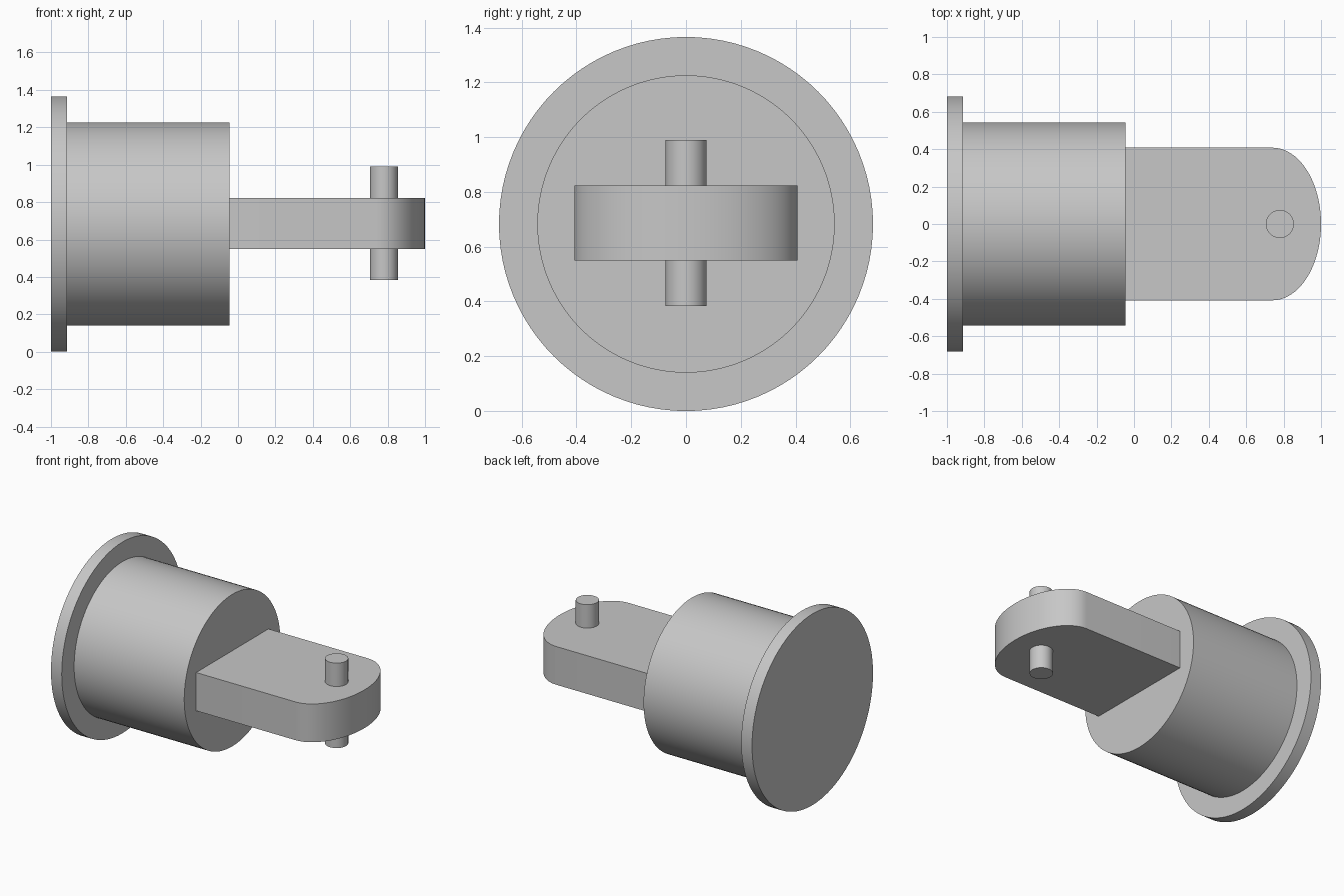
import bpy, bmesh, math
from mathutils import Vector

cube = bpy.data.objects.get("Cube")
if cube:
    bpy.data.objects.remove(cube, do_unlink=True)

AXIS_Z = 0.683

grey = bpy.data.materials.new("plain_grey")
grey.use_nodes = True
grey.diffuse_color = (0.57, 0.57, 0.57, 1)
grey.node_tree.nodes["Principled BSDF"].inputs["Base Color"].default_value = grey.diffuse_color


def prism(name, outline, direction):
    """Extrude a closed outline of 3D points along a direction."""
    bm = bmesh.new()
    base = bm.faces.new([bm.verts.new(p) for p in outline])
    top = bmesh.ops.extrude_face_region(bm, geom=[base], use_keep_orig=True)["geom"]
    moved = [v for v in top if isinstance(v, bmesh.types.BMVert)]
    bmesh.ops.translate(bm, verts=moved, vec=Vector(direction))
    bmesh.ops.recalc_face_normals(bm, faces=bm.faces)
    mesh = bpy.data.meshes.new(name)
    bm.to_mesh(mesh)
    bm.free()
    mesh.materials.append(grey)
    obj = bpy.data.objects.new(name, mesh)
    bpy.context.collection.objects.link(obj)
    bpy.ops.object.select_all(action="DESELECT")
    obj.select_set(True)
    bpy.context.view_layer.objects.active = obj
    bpy.ops.object.shade_smooth_by_angle(angle=math.radians(30))
    return obj


def disc_x(name, radius, x0, x1, sides=96):
    """Cylinder lying along x on the main axis."""
    angles = [math.tau * i / sides for i in range(sides)]
    ring = [(x0, radius * math.cos(a), AXIS_Z + radius * math.sin(a)) for a in angles]
    return prism(name, ring, (x1 - x0, 0, 0))


# Round flange and body
disc_x("flange", 0.683, -1.0, -0.915)
disc_x("body", 0.543, -0.915, -0.045)

# Flat tongue with an elliptical nose
half_width, nose_x, low, high = 0.408, 0.74, 0.55, 0.823
steps = 40
nose = []
for i in range(steps + 1):
    a = math.pi * (i / steps - 0.5)
    nose.append((nose_x + (1 - nose_x) * math.cos(a), half_width * math.sin(a), low))
root = [(-0.045, half_width, low), (-0.045, -half_width, low)]
prism("tongue", nose + root, (0, 0, high - low))

# Pin stubs above and below the tongue
for name, z0, z1 in (("upper_pin", high, 0.99), ("lower_pin", 0.383, low)):
    ring = [(0.78 + 0.075 * math.cos(math.tau * i / 48),
             0.075 * math.sin(math.tau * i / 48), z0) for i in range(48)]
    prism(name, ring, (0, 0, z1 - z0))
